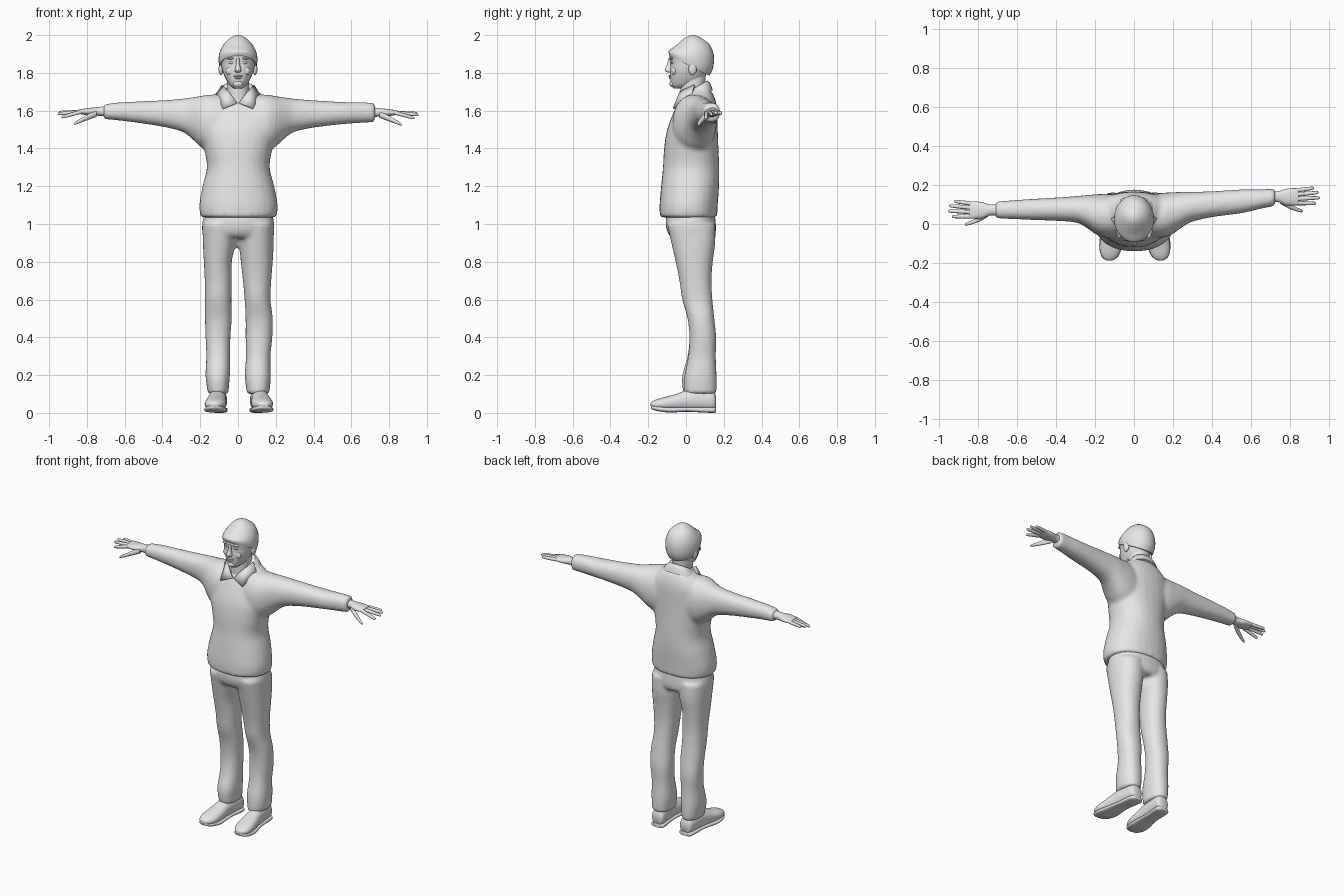
import bpy, bmesh, math
from mathutils import Vector

grey = bpy.data.materials.new("light_grey")
grey.diffuse_color = (0.8, 0.8, 0.8, 1)


def finish(ob, name, angle=50):
    ob.name = name
    ob.data.materials.clear()
    ob.data.materials.append(grey)
    bpy.ops.object.select_all(action='DESELECT')
    ob.select_set(True)
    bpy.context.view_layer.objects.active = ob
    bpy.ops.object.shade_smooth_by_angle(angle=math.radians(angle))
    return ob


def new_object(bm, name):
    bmesh.ops.recalc_face_normals(bm, faces=bm.faces)
    me = bpy.data.meshes.new(name)
    bm.to_mesh(me)
    bm.free()
    ob = bpy.data.objects.new(name, me)
    bpy.context.collection.objects.link(ob)
    return finish(ob, name)


def spline(rows, steps):
    """Catmull-Rom interpolation of section rows."""
    out = []
    for i in range(len(rows) - 1):
        p0, p1, p2, p3 = (rows[max(i - 1, 0)], rows[i], rows[i + 1], rows[min(i + 2, len(rows) - 1)])
        for k in range(steps):
            t = k / steps
            out.append([0.5 * (2 * b + (c - a) * t + (2 * a - 5 * b + 4 * c - d) * t * t
                               + (3 * b - a - 3 * c + d) * t ** 3) for a, b, c, d in zip(p0, p1, p2, p3)])
    return out + [list(rows[-1])]


def loft(name, axis, rows, n=28, steps=4, power=2.2):
    """Rows: position on axis, then min/max on each of the other two axes, optional tilt."""
    bm = bmesh.new()
    others = [i for i in range(3) if i != axis]
    rings = []
    for r in spline(rows, steps):
        ring = []
        for k in range(n):
            a = 2 * math.pi * k / n
            u, v = (math.copysign(abs(f) ** (2 / power), f) for f in (math.cos(a), math.sin(a)))
            co = Vector()
            du, dv = (r[2] - r[1]) / 2 * u, (r[4] - r[3]) / 2 * v
            co[others[0]] = (r[1] + r[2]) / 2 + du
            co[others[1]] = (r[3] + r[4]) / 2 + dv
            co[axis] = r[0] + (r[5] * dv if len(r) > 5 else 0)
            ring.append(bm.verts.new(co))
        rings.append(ring)
    for a, b in zip(rings, rings[1:]):
        for k in range(n):
            bm.faces.new((a[k], a[(k + 1) % n], b[(k + 1) % n], b[k]))
    bm.faces.new(rings[0])
    bm.faces.new(rings[-1])
    return new_object(bm, name)


def fuse(name, obs):
    """Join overlapping lofts into one soft cloth surface."""
    bpy.ops.object.select_all(action='DESELECT')
    for o in obs:
        o.select_set(True)
    bpy.context.view_layer.objects.active = obs[0]
    bpy.ops.object.join()
    ob = bpy.context.view_layer.objects.active
    finish(ob, name)
    m = ob.modifiers.new("skin", 'REMESH')
    m.mode, m.voxel_size, m.use_smooth_shade = 'VOXEL', 0.011, True
    m = ob.modifiers.new("soften", 'SMOOTH')
    m.factor, m.iterations = 0.5, 5


def blob(name, loc, size):
    bpy.ops.mesh.primitive_uv_sphere_add(segments=16, ring_count=10, location=loc)
    ob = bpy.context.object
    ob.scale = size
    return finish(ob, name)


# sweater: body and two sleeves
body = loft("body", 2, [
    (1.035, -.198, .204, -.138, .165), (1.10, -.205, .21, -.14, .168), (1.2, -.188, .192, -.132, .175),
    (1.3, -.165, .168, -.122, .176), (1.4, -.18, .182, -.116, .172), (1.5, -.205, .205, -.10, .168),
    (1.6, -.195, .195, -.062, .165), (1.65, -.165, .165, -.035, .158), (1.695, -.115, .115, -.005, .14),
    (1.72, -.08, .08, .01, .115)])
right_sleeve = loft("sleeve", 0, [
    (.08, -.07, .15, 1.36, 1.68), (.15, -.07, .16, 1.38, 1.685), (.2, -.05, .163, 1.41, 1.677),
    (.25, -.015, .165, 1.455, 1.67), (.3, .012, .165, 1.488, 1.663), (.4, .035, .168, 1.51, 1.655),
    (.55, .055, .177, 1.528, 1.646), (.65, .078, .178, 1.535, 1.645), (.725, .092, .182, 1.54, 1.64)])
left_sleeve = loft("sleeve", 0, [
    (-.08, -.07, .15, 1.36, 1.68), (-.15, -.07, .155, 1.38, 1.685), (-.2, -.05, .152, 1.41, 1.677),
    (-.25, -.015, .148, 1.457, 1.67), (-.3, .008, .143, 1.49, 1.663), (-.4, .016, .136, 1.515, 1.655),
    (-.55, .022, .127, 1.538, 1.648), (-.65, .026, .12, 1.55, 1.642), (-.712, .03, .116, 1.555, 1.632)])
fuse("sweater", [body, right_sleeve, left_sleeve])

# trousers: hips and two legs
hips = loft("hips", 2, [
    (1.08, -.175, .178, -.10, .15), (1.0, -.19, .192, -.108, .158),
    (.95, -.188, .19, -.095, .157), (.925, -.16, .16, -.07, .14)])
right_leg = loft("leg", 2, [
    (1.0, .0, .19, -.1, .155), (.9, .005, .189, -.078, .155), (.8, .015, .184, -.055, .142),
    (.7, .026, .176, -.035, .135), (.6, .035, .172, -.02, .14), (.5, .04, .184, .008, .15),
    (.4, .04, .182, .018, .16), (.3, .042, .172, .012, .158), (.2, .036, .174, -.008, .162),
    (.14, .042, .17, -.012, .163), (.10, .046, .164, -.012, .16)])
left_leg = loft("leg", 2, [
    (1.0, -.188, .0, -.1, .155), (.9, -.186, -.012, -.078, .155), (.8, -.181, -.033, -.055, .142),
    (.7, -.176, -.033, -.035, .135), (.6, -.175, -.035, -.02, .14), (.5, -.175, -.033, .008, .15),
    (.4, -.172, -.04, .018, .16), (.3, -.168, -.042, .008, .158), (.2, -.172, -.043, -.02, .162),
    (.14, -.165, -.048, -.02, .163), (.10, -.16, -.05, -.012, .16)])
fuse("trousers", [hips, right_leg, left_leg])

# shoes with soles, turned slightly outward
for side, s, heel, toe in (("right", 1, .105, .135), ("left", -1, .1, .125)):
    def section(y, half, lo, hi):
        c = s * (heel + (toe - heel) * (.15 - y) / .33)
        return (y, c - half, c + half, lo, hi)
    loft(side + "_shoe", 1, [section(*r) for r in (
        (.158, .028, .02, .09), (.14, .043, .012, .115), (.06, .046, .012, .125), (0, .048, .012, .118),
        (-.06, .054, .012, .098), (-.12, .056, .014, .082), (-.16, .045, .02, .07), (-.182, .026, .03, .058),
        (-.188, .006, .038, .048))])
    loft(side + "_sole", 1, [section(*r) for r in (
        (.16, .03, .004, .03), (.14, .046, 0, .03), (.05, .045, .004, .03), (0, .049, .006, .03),
        (-.08, .059, .002, .03), (-.13, .056, .006, .034), (-.168, .042, .014, .038), (-.186, .018, .024, .042))],
        power=3)

# hands: palm, four fingers and a thumb
for side, s, yc, zc in (("right", 1, .14, 1.592), ("left", -1, .072, 1.597)):
    def hand_part(name, rows, n):
        loft(f"{side}_{name}", 0, [(s * (.7 + d), yc + a, yc + b, zc + lo, zc + hi)
                                   for d, a, b, lo, hi in rows], n=n)
    hand_part("palm", [(0, -.03, .03, -.027, .027), (.04, -.028, .028, -.024, .022),
                       (.08, -.044, .04, -.022, .018), (.12, -.045, .044, -.018, .013),
                       (.145, -.042, .042, -.012, .008)], 20)
    for name, y0, y1, z1, tip in (("index", -.033, -.034, -.032, .235), ("middle", -.011, -.005, -.014, .255),
                                  ("ring", .011, .022, -.006, .25), ("little", .032, .045, -.006, .225)):
        rows = []
        for t, r in ((0, .011), (.4, .0105), (.8, .009), (.95, .007), (1, .002)):
            y, z = y0 + (y1 - y0) * t, -.003 + (z1 + .003) * t
            rows.append((.13 + (tip - .13) * t, y - r, y + r, z - r, z + r))
        hand_part(name + "_finger", rows, 10)
    hand_part("thumb", [(.05, -.035, -.005, -.03, .005), (.09, -.058, -.03, -.045, -.014),
                        (.13, -.073, -.052, -.06, -.036), (.158, -.08, -.064, -.07, -.054),
                        (.168, -.078, -.072, -.07, -.064)], 12)

# neck, collar band and collar flaps
loft("neck", 2, [(1.63, -.065, .065, -.03, .105), (1.7, -.058, .058, -.03, .1), (1.79, -.06, .06, -.03, .105)])
loft("collar_band", 2, [(1.665, -.118, .118, -.036, .142, .5), (1.7, -.096, .096, -.024, .128, .6),
                        (1.722, -.078, .078, -.012, .112, .6)])
for side, s in (("right", 1), ("left", -1)):
    bm = bmesh.new()
    inner, tip, outer, top, front = [bm.verts.new((s * x, y, z)) for x, y, z in (
        (.004, -.048, 1.64), (.08, -.066, 1.61), (.114, .03, 1.685), (.082, .045, 1.735), (.05, -.03, 1.70))]
    for f in ((inner, tip, front), (tip, outer, front), (outer, top, front)):
        bm.faces.new(f)
    flap = new_object(bm, side + "_collar_flap")
    m = flap.modifiers.new("thickness", 'SOLIDIFY')
    m.thickness, m.offset = 0.01, 0

# head and knitted cap
loft("head", 2, [
    (1.718, -.022, .022, -.066, .03, .15), (1.735, -.044, .044, -.078, .06, .1),
    (1.77, -.066, .066, -.083, .095), (1.81, -.082, .082, -.085, .115), (1.85, -.09, .09, -.082, .13),
    (1.89, -.09, .09, -.086, .13), (1.93, -.07, .07, -.05, .11)])
loft("cap", 2, [
    (1.838, -.099, .099, -.087, .124, -.5), (1.87, -.103, .103, -.093, .144, -.35),
    (1.91, -.097, .097, -.079, .147, -.15), (1.95, -.077, .077, -.048, .125, 0),
    (1.98, -.048, .048, -.013, .088, 0), (1.995, -.022, .022, .012, .06, 0), (2.0, -.003, .003, .034, .04, 0)],
    n=32, power=2)

# facial features
loft("nose", 2, [(1.88, -.008, .008, -.092, -.065), (1.845, -.01, .01, -.101, -.065),
                 (1.82, -.016, .016, -.113, -.065), (1.808, -.017, .017, -.108, -.065),
                 (1.802, -.01, .01, -.095, -.065)], n=14)
blob("upper_lip", (0, -.083, 1.783), (.024, .009, .006))
blob("lower_lip", (0, -.082, 1.773), (.02, .009, .006))
blob("chin", (0, -.072, 1.742), (.026, .015, .018))
for side, s in (("right", 1), ("left", -1)):
    blob(side + "_eye", (s * .034, -.071, 1.854), (.014, .009, .007))
    blob(side + "_brow", (s * .036, -.075, 1.878), (.024, .012, .007))
    blob(side + "_cheek", (s * .04, -.062, 1.81), (.024, .014, .022))
    blob(side + "_ear", (s * .09, .035, 1.82), (.013, .022, .032))
